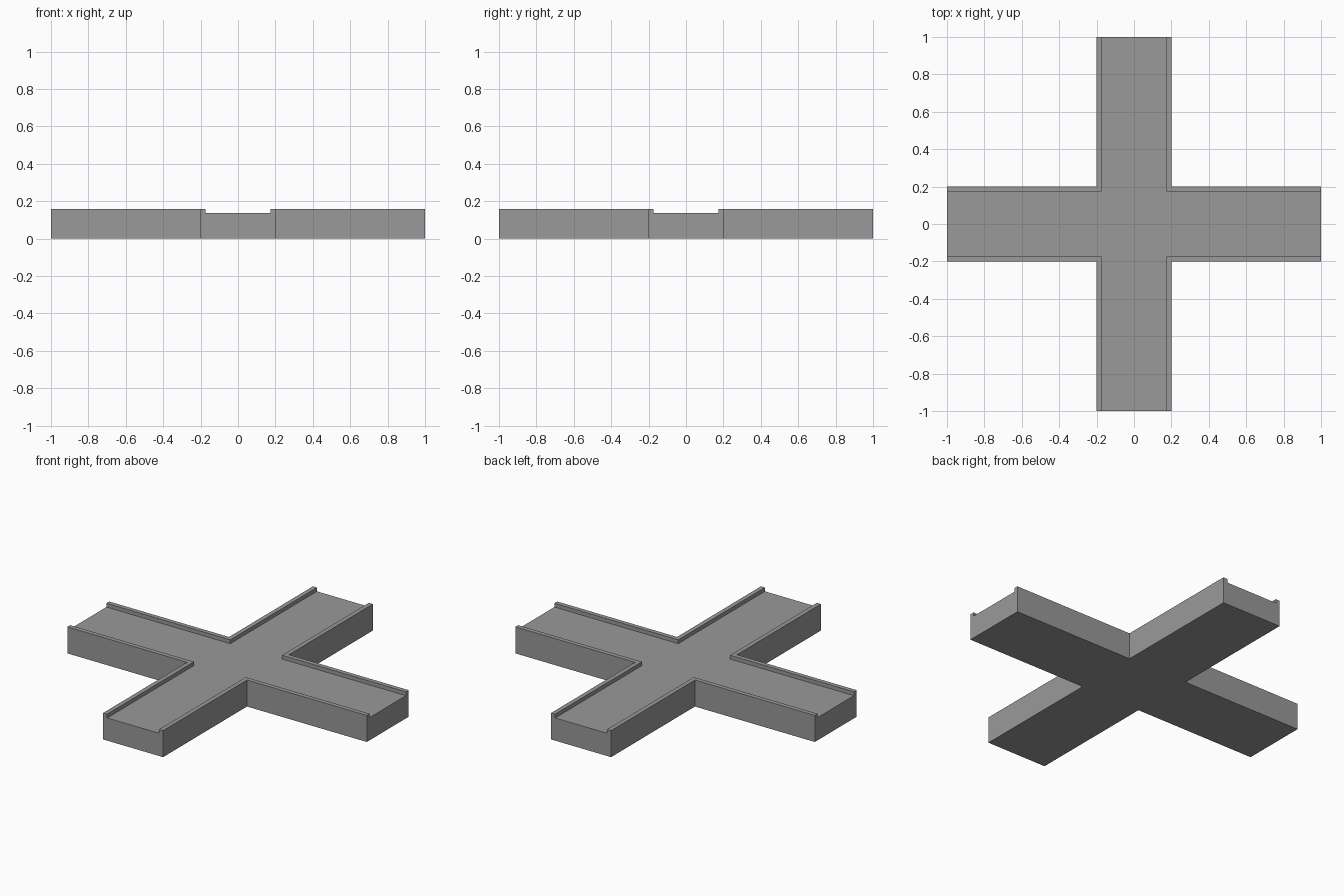
import bpy, bmesh
from mathutils import Vector

if "Cube" in bpy.data.objects:
    bpy.data.objects.remove(bpy.data.objects["Cube"])


def cross_prism(name, half_width, reach, z0, z1):
    """Plus-shaped prism with four equal arms."""
    w, r = half_width, reach
    arm = [(w, -w), (r, -w), (r, w)]
    outline = []
    for _ in range(4):
        outline += arm
        arm = [(-y, x) for x, y in arm]
    bm = bmesh.new()
    face = bm.faces.new([bm.verts.new((x, y, z0)) for x, y in outline])
    ext = bmesh.ops.extrude_face_region(bm, geom=[face], use_keep_orig=True)
    top = [v for v in ext["geom"] if isinstance(v, bmesh.types.BMVert)]
    bmesh.ops.translate(bm, verts=top, vec=Vector((0, 0, z1 - z0)))
    bmesh.ops.recalc_face_normals(bm, faces=bm.faces)
    mesh = bpy.data.meshes.new(name)
    bm.to_mesh(mesh)
    bm.free()
    obj = bpy.data.objects.new(name, mesh)
    bpy.context.collection.objects.link(obj)
    return obj


# Crossroad slab, full height including kerbs
road = cross_prism("crossroad", 0.2, 1.0, 0.0, 0.16)
grey = bpy.data.materials.new("dark_grey")
grey.diffuse_color = (0.32, 0.32, 0.32, 1)
grey.use_nodes = True
grey.node_tree.nodes["Principled BSDF"].inputs["Base Color"].default_value = grey.diffuse_color
road.data.materials.append(grey)

# Sunken roadway channel, leaving a kerb along every arm
channel = cross_prism("channel_cutter", 0.173, 1.1, 0.137, 0.3)
channel.data.materials.append(grey)
channel.hide_render = True

cut = road.modifiers.new("roadway", 'BOOLEAN')
cut.operation = 'DIFFERENCE'
cut.solver = 'EXACT'
cut.object = channel
bpy.context.view_layer.objects.active = road
bpy.ops.object.modifier_apply(modifier=cut.name)
bpy.data.objects.remove(channel)
